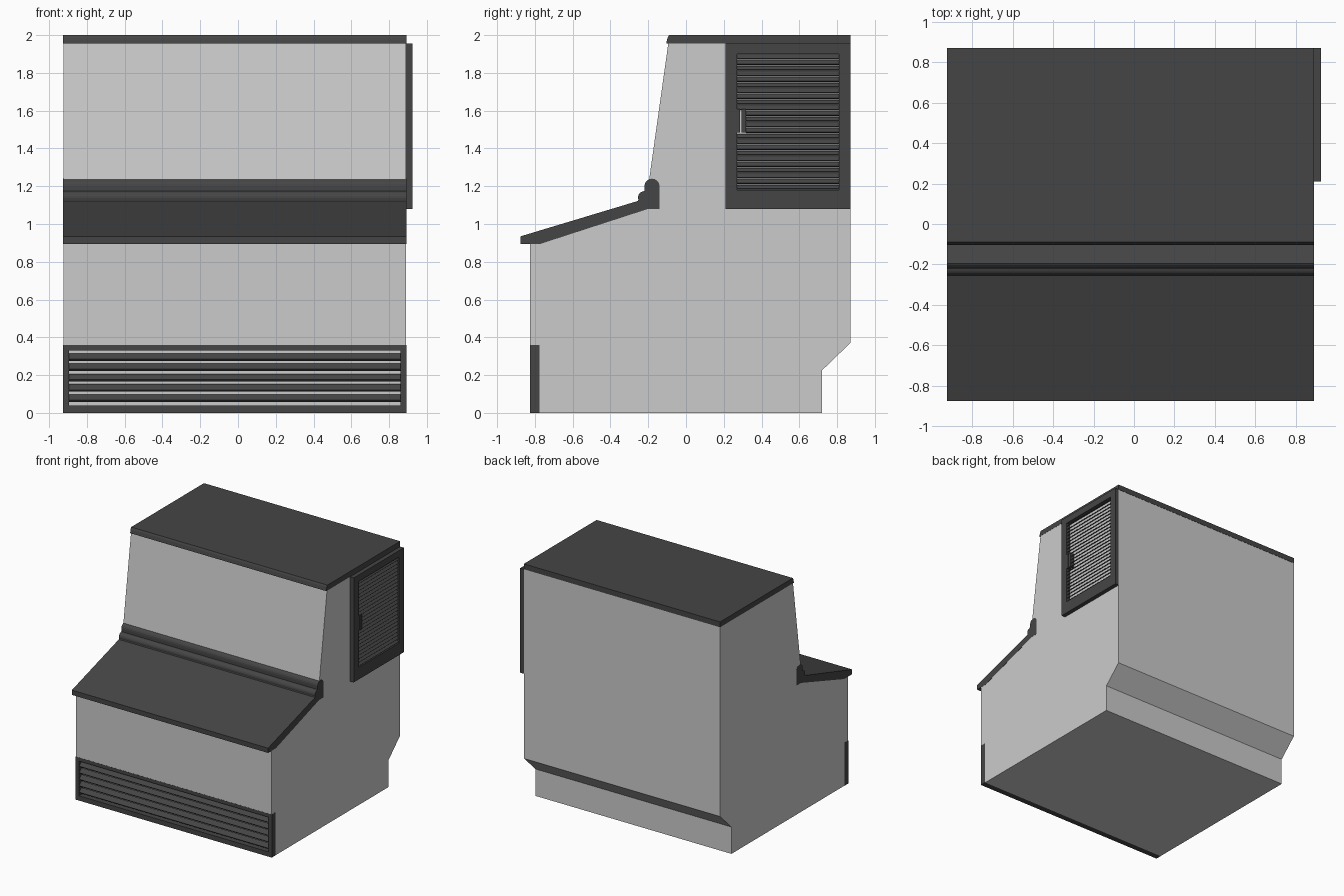
import bpy, bmesh, math
from mathutils import Matrix, Vector

if "Cube" in bpy.data.objects:
    bpy.data.objects.remove(bpy.data.objects["Cube"])

X0, X1 = -0.925, 0.89          # side faces of the cabinet
E = 0.001                      # trim stands just proud of the cabinet

dark = bpy.data.materials.new("dark_trim")
dark.diffuse_color = (0.06, 0.06, 0.06, 1)
dark.use_nodes = True
dark.node_tree.nodes["Principled BSDF"].inputs["Base Color"].default_value = dark.diffuse_color


def finish(name, bm, mat=None):
    bmesh.ops.recalc_face_normals(bm, faces=bm.faces)
    me = bpy.data.meshes.new(name)
    bm.to_mesh(me)
    bm.free()
    ob = bpy.data.objects.new(name, me)
    bpy.context.collection.objects.link(ob)
    if mat:
        me.materials.append(mat)
    return ob


def extrude_x(name, profile, x0, x1, mat=None):
    """Side profile of (y, z) points pulled along x."""
    bm = bmesh.new()
    face = bm.faces.new([bm.verts.new((x0, y, z)) for y, z in profile])
    out = bmesh.ops.extrude_face_region(bm, geom=[face])
    verts = [v for v in out["geom"] if isinstance(v, bmesh.types.BMVert)]
    bmesh.ops.translate(bm, verts=verts, vec=(x1 - x0, 0, 0))
    return finish(name, bm, mat)


def box(bm, lo, hi, rot=None):
    lo, hi = Vector(lo), Vector(hi)
    m = Matrix.Translation((lo + hi) / 2) @ (rot or Matrix())
    bmesh.ops.create_cube(bm, size=1, matrix=m @ Matrix.Diagonal((*(hi - lo), 1)))


def arc(cy, cz, r, a0, a1, n):
    return [(cy + r * math.cos(math.radians(a0 + (a1 - a0) * i / n)),
             cz + r * math.sin(math.radians(a0 + (a1 - a0) * i / n)))
            for i in range(n + 1)]


# Cabinet, notched for the front vent and stepped in at the lower back
extrude_x("cabinet", [
    (-0.775, 0), (0.72, 0), (0.72, 0.225), (0.87, 0.37), (0.87, 1.955),
    (-0.094, 1.955), (-0.2, 1.2), (-0.2, 1.09), (-0.77, 0.908),
    (-0.825, 0.9), (-0.825, 0.36), (-0.775, 0.36)], X0, X1)

# Top cap
extrude_x("top_cap", [(0.872, 1.955), (0.872, 2), (-0.09, 2), (-0.098, 1.985),
                      (-0.105, 1.955)], X0 - E, X1 + E, dark)

# Sloping shelf with the double-rounded rail behind it
extrude_x("sloping_shelf",
          [(-0.875, 0.895), (-0.77, 0.895), (-0.2, 1.08), (-0.14, 1.08)]
          + arc(-0.18, 1.2, 0.04, 0, 180, 10)
          + [(-0.22, 1.175)]
          + arc(-0.22, 1.14, 0.034, 100, 200, 6)
          + [(-0.254, 1.122), (-0.875, 0.935)],
          X0 - E, X1 + E, dark)

# Front vent frame
bm = bmesh.new()
fy0, fy1 = -0.825 - E, -0.775
box(bm, (X0 - E, fy0, 0), (X1 + E, fy1, 0.04))
box(bm, (X0 - E, fy0, 0.33), (X1 + E, fy1, 0.36))
box(bm, (X0 - E, fy0, 0.04), (X0 + 0.03, fy1, 0.33))
box(bm, (X1 - 0.03, fy0, 0.04), (X1 + E, fy1, 0.33))
finish("front_vent_frame", bm, dark)

# Front vent slats: outer edge tilted down, cabinet showing in the gaps
bm = bmesh.new()
tilt = Matrix.Rotation(math.radians(45), 4, 'X')
for i in range(5):
    z = 0.0775 + 0.0545 * i
    box(bm, (X0 + 0.03, -0.823, z - 0.007), (X1 - 0.03, -0.781, z + 0.007), tilt)
finish("front_vent_slats", bm, dark)

# Side grille frame
bm = bmesh.new()
gx0, gx1 = X1, 0.925
box(bm, (gx0, 0.21, 1.08), (gx1, 0.872, 1.18))
box(bm, (gx0, 0.21, 1.9), (gx1, 0.872, 1.955))
box(bm, (gx0, 0.21, 1.18), (gx1, 0.27, 1.9))
box(bm, (gx0, 0.81, 1.18), (gx1, 0.872, 1.9))
finish("side_grille_frame", bm, dark)

# Latch tab with a finger slot
bm = bmesh.new()
box(bm, (gx0, 0.27, 1.485), (gx1, 0.286, 1.61))
box(bm, (gx0, 0.294, 1.485), (gx1, 0.318, 1.61))
finish("side_grille_latch", bm, dark)

# Side grille slats, shortened beside the latch
bm = bmesh.new()
tilt = Matrix.Rotation(math.radians(45), 4, 'Y')
count = 24
for i in range(count):
    z = 1.18 + 0.72 * (i + 0.5) / count
    y0 = 0.318 if 1.48 < z < 1.61 else 0.27
    box(bm, (gx0 + 0.003, y0, z - 0.003), (gx1 - 0.003, 0.81, z + 0.003), tilt)
finish("side_grille_slats", bm, dark)
